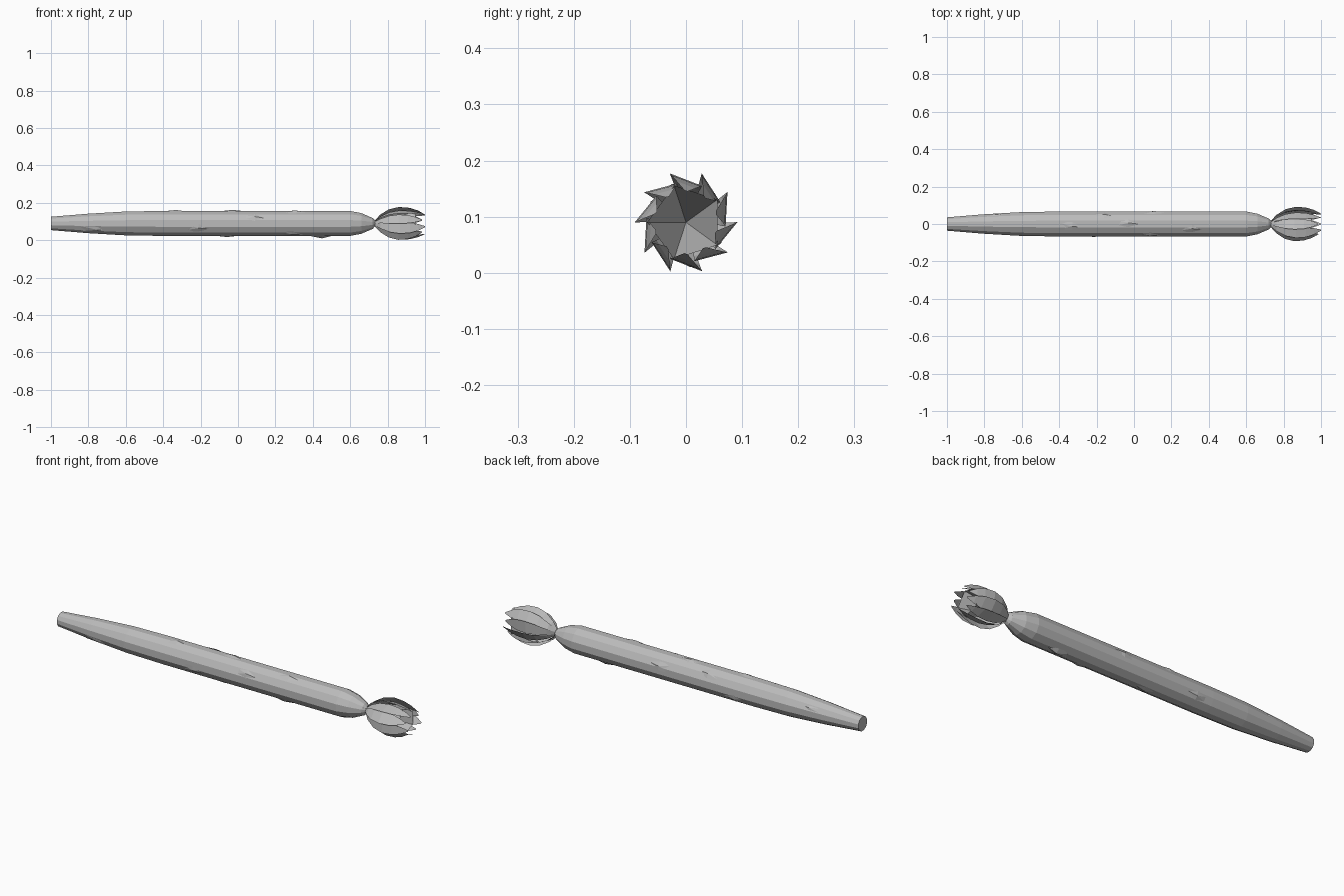
import bpy, bmesh, math
from mathutils import Vector

if "Cube" in bpy.data.objects:
    bpy.data.objects.remove(bpy.data.objects["Cube"])

AXIS_Z = 0.09

grey = bpy.data.materials.new("plain grey")
grey.diffuse_color = (0.5, 0.5, 0.5, 1)
grey.use_nodes = True
grey.node_tree.nodes["Principled BSDF"].inputs["Base Color"].default_value = grey.diffuse_color


def polar(x, r, a):
    return Vector((x, r * math.cos(a), AXIS_Z + r * math.sin(a)))


def finish(bm, name):
    me = bpy.data.meshes.new(name)
    bm.to_mesh(me)
    bm.free()
    me.materials.append(grey)
    ob = bpy.data.objects.new(name, me)
    bpy.context.collection.objects.link(ob)
    return ob


def lathe(bm, profile, sides, phase=0.0):
    rings = [[bm.verts.new(polar(x, r, phase + math.tau * i / sides)) for i in range(sides)]
             for x, r in profile]
    for a, b in zip(rings, rings[1:]):
        for i in range(sides):
            j = (i + 1) % sides
            bm.faces.new((a[i], a[j], b[j], b[i]))
    return rings


# Stem: long faceted rod, tapered to a narrow neck
bm = bmesh.new()
rings = lathe(bm, [(-1, .037), (-.8, .054), (-.6, .066), (-.4, .069), (.6, .069),
                   (.66, .057), (.72, .03), (.735, .014)], 12, math.pi / 12)
bm.faces.new(rings[0][::-1])
bm.faces.new(rings[-1])
bmesh.ops.recalc_face_normals(bm, faces=bm.faces)
finish(bm, "stem")


# Stem scales: shallow wedges lifting away from the stem
def scale(bm, x, deg, length=.15, half=.32, lift=.009):
    a = math.radians(deg)
    r = .068 if x > -.6 else .055
    back = [bm.verts.new(polar(x, r - .004, a + s * half)) for s in (-1, 1)]
    mid = [bm.verts.new(polar(x + length * .6, r + .001, a + s * half)) for s in (-1, 1)]
    ridge = bm.verts.new(polar(x + length * .6, r + lift, a))
    tip = bm.verts.new(polar(x + length, r - .002, a + .1))
    for f in ((back[0], mid[0], ridge), (back[0], ridge, back[1]), (back[1], ridge, mid[1]),
              (mid[0], tip, ridge), (ridge, tip, mid[1])):
        bm.faces.new(f)


bm = bmesh.new()
for x, d in ((-.84, 215), (-.82, 30), (-.42, 100), (-.4, 330), (-.3, 200), (-.25, 45), (-.12, 85),
             (-.15, 265), (0, 150), (.02, 20), (.22, 110), (.2, 235), (.36, 275)):
    scale(bm, x, d, lift=.012 if x == .36 else .005)
finish(bm, "stem_scales")

# Bud core: five-sided hollow funnel
bm = bmesh.new()
tip = bm.verts.new(polar(.74, 0, 0))
rim = [bm.verts.new(polar(.95, .069, math.radians(36 + 72 * i))) for i in range(5)]
for i in range(5):
    bm.faces.new((tip, rim[i], rim[(i + 1) % 5]))
finish(bm, "bud_core")


# Bud petals: two whorls of tilted leaf shapes bulging outward
def petal(bm, a, end):
    rows = []
    for t, r, w in ((0, .012, .006), (.12, .042, .015), (.3, .066, .026), (.5, .076, .031),
                    (.7, .074, .028), (.86, .067, .018), (1, .056, .003)):
        x = .73 + t * (end - .73)
        c = polar(x, r, a)
        out = Vector((0, math.cos(a), math.sin(a)))
        side = Vector((0, -math.sin(a), math.cos(a)))
        d = side * .93 + out * .36
        rows.append([bm.verts.new(c + d * w * s) for s in (-1, 1)])
    for p, q in zip(rows, rows[1:]):
        bm.faces.new((p[0], p[1], q[1], q[0]))


bm = bmesh.new()
for i in range(10):
    petal(bm, math.radians(36 * i + 18), 1.0 if i % 2 else .985)
finish(bm, "bud_petals")

# Small sepals around the neck
bm = bmesh.new()
for i in range(5):
    a = math.radians(72 * i)
    bm.faces.new([bm.verts.new(polar(x, r, a + d)) for x, r, d in
                  ((.73, .012, -.5), (.73, .012, .5), (.722, .034, 0))])
finish(bm, "neck_sepals")
